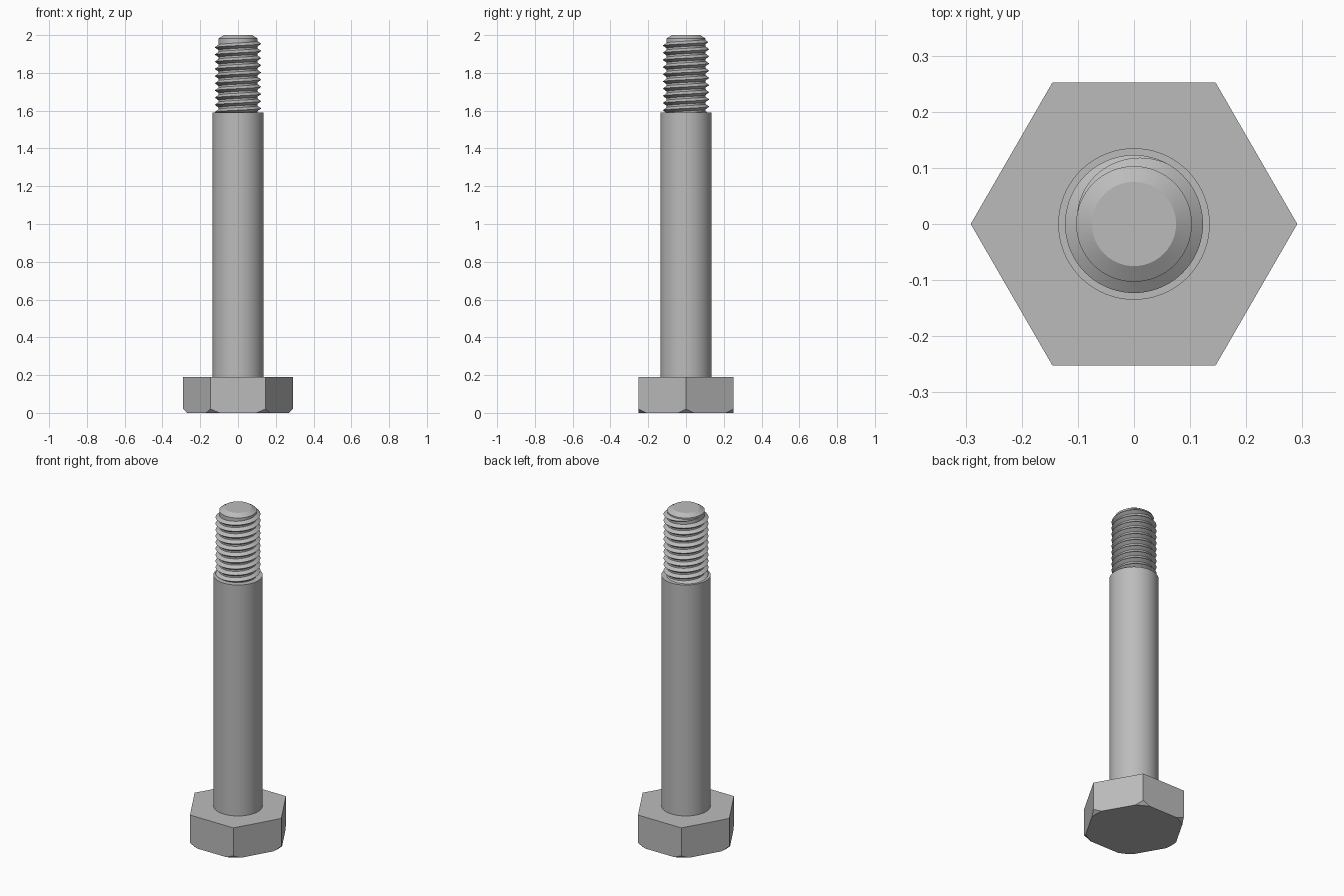
import bpy, bmesh
from math import cos, sin, pi, radians, tau

if "Cube" in bpy.data.objects:
    bpy.data.objects.remove(bpy.data.objects["Cube"], do_unlink=True)

# Single steel grey material
STEEL = (0.5, 0.5, 0.5, 1)
steel = bpy.data.materials.new("steel_grey")
steel.use_nodes = True
steel.diffuse_color = STEEL
steel.node_tree.nodes["Principled BSDF"].inputs["Base Color"].default_value = STEEL


def finish(name, bm):
    """Turn a bmesh into a smooth object with sharp edges kept."""
    bmesh.ops.remove_doubles(bm, verts=bm.verts, dist=1e-5)
    bmesh.ops.recalc_face_normals(bm, faces=bm.faces)
    mesh = bpy.data.meshes.new(name)
    bm.to_mesh(mesh)
    bm.free()
    mesh.materials.append(steel)
    obj = bpy.data.objects.new(name, mesh)
    bpy.context.collection.objects.link(obj)
    bpy.ops.object.select_all(action="DESELECT")
    obj.select_set(True)
    bpy.context.view_layer.objects.active = obj
    bpy.ops.object.shade_smooth_by_angle(angle=radians(30))
    return obj


def loft(bm, rings):
    """Bridge closed rings of points in order and cap both ends."""
    rows = [[bm.verts.new(p) for p in ring] for ring in rings]
    n = len(rows[0])
    for a, b in zip(rows, rows[1:]):
        for i in range(n):
            j = (i + 1) % n
            bm.faces.new((a[i], a[j], b[j], b[i]))
    bm.faces.new(rows[0][::-1])
    bm.faces.new(rows[-1])


def lathe(name, profile, segments=96):
    bm = bmesh.new()
    loft(bm, [[(r * cos(tau * i / segments), r * sin(tau * i / segments), z)
               for i in range(segments)] for r, z in profile])
    return finish(name, bm)


# Hex head: flats in +-y, lower corners turned off by a 45 degree cone
HEAD_TOP, APOTHEM = 0.19, 0.252
BASE_R = APOTHEM / cos(radians(21))
top, side, base = [], [], []
for deg in range(0, 360, 3):
    a = radians(deg)
    r = APOTHEM / cos(radians(deg % 60 - 30))
    inner = min(r, BASE_R)
    top.append((r * cos(a), r * sin(a), HEAD_TOP))
    side.append((r * cos(a), r * sin(a), max(0, r - BASE_R)))
    base.append((inner * cos(a), inner * sin(a), 0))
head = bmesh.new()
loft(head, [base, side, top])
bmesh.ops.remove_doubles(head, verts=head.verts, dist=1e-5)
bmesh.ops.dissolve_limit(head, angle_limit=radians(0.5),
                         verts=head.verts, edges=head.edges)
finish("hex_head", head)

# Plain shank and the chamfered core that carries the thread
SHANK_TOP, CORE_R, CREST_R = 1.59, 0.103, 0.123
lathe("shank", [(0.135, HEAD_TOP), (0.135, SHANK_TOP)])
lathe("threaded_core", [(CORE_R, SHANK_TOP), (CORE_R, 1.982), (0.075, 2)])

# Right-hand thread: a triangular ridge swept up a helix, fading out at the top
PITCH, HALF, STEPS, TURNS = 0.038, 0.0155, 72, 10.5
END_Z = 1.973
total = int(STEPS * TURNS)
sections = []
for k in range(total + 1):
    left = (total - k) / STEPS
    a = pi - tau * left
    fade = min(1, left / 0.33)
    z = END_Z - PITCH * left
    root = CORE_R - 0.002
    crest = root + (CREST_R - root) * max(fade, 0.08)
    half = HALF * max(fade, 0.08)
    sections.append([(r * cos(a), r * sin(a), z + dz)
                     for r, dz in ((root, -half), (crest, 0), (root, half))])
thread = bmesh.new()
loft(thread, sections)
finish("screw_thread", thread)
